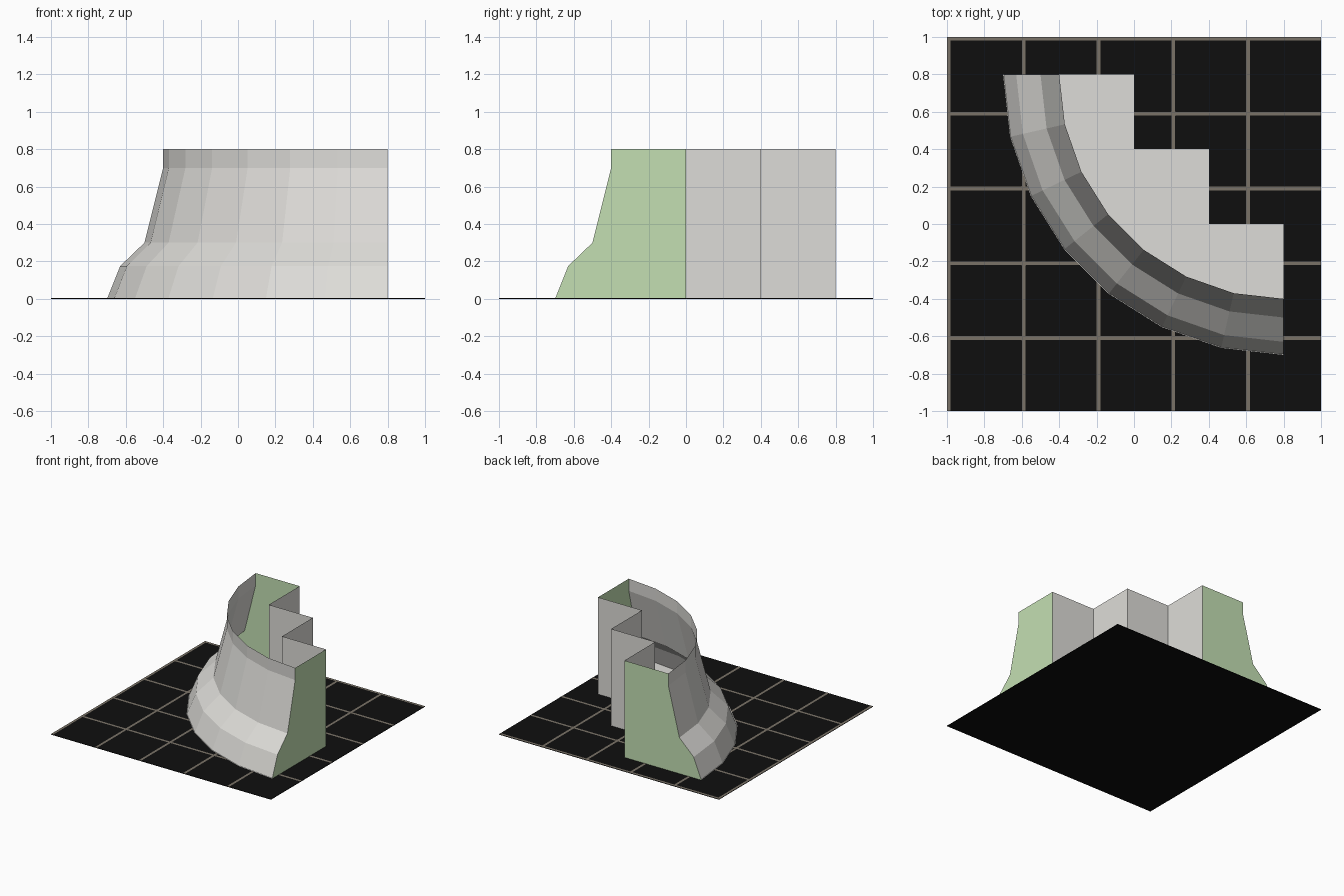
import bpy, bmesh, math

if "Cube" in bpy.data.objects:
    bpy.data.objects.remove(bpy.data.objects["Cube"])

def material(name, rgb):
    m = bpy.data.materials.new(name)
    m.diffuse_color = (*rgb, 1)
    m.use_nodes = True
    m.node_tree.nodes["Principled BSDF"].inputs["Base Color"].default_value = m.diffuse_color
    return m

GREY = material("pale grey", (0.73, 0.72, 0.69))
GREEN = material("soft green", (0.55, 0.74, 0.45))
BLACK = material("black", (0.0045, 0.0045, 0.0045))
TAN = material("dull tan", (0.195, 0.171, 0.136))

def build(name, polygons, mat, merge=True):
    """Make one object from a list of polygons (each a list of points)."""
    bm = bmesh.new()
    for poly in polygons:
        bm.faces.new([bm.verts.new(p) for p in poly])
    if merge:
        bmesh.ops.remove_doubles(bm, verts=bm.verts, dist=1e-5)
    me = bpy.data.meshes.new(name)
    bm.to_mesh(me)
    bm.free()
    me.materials.append(mat)
    ob = bpy.data.objects.new(name, me)
    bpy.context.collection.objects.link(ob)
    return ob

# Layout: the wall sweeps a quarter circle around (C, C)
C, H, SEGMENTS = 0.8, 0.8, 7
PROFILE = [(1.5, 0.0), (1.43, 0.175), (1.3, 0.3), (1.2, 0.7), (1.2, H)]
STEPS = [(0, 0.8), (0, 0.4), (0.4, 0.4), (0.4, 0), (0.8, 0)]

def arc(r, z, i):
    a = math.pi / 2 * i / SEGMENTS
    return (C - r * math.cos(a), C - r * math.sin(a), z)

# Flared curved wall
build("curved_wall", [
    [arc(*p, i), arc(*p, i + 1), arc(*q, i + 1), arc(*q, i)]
    for p, q in zip(PROFILE, PROFILE[1:]) for i in range(SEGMENTS)], GREY)

# Stepped inner wall, outward facing
build("stepped_wall", [
    [(*b, 0), (*a, 0), (*a, H), (*b, H)] for a, b in zip(STEPS, STEPS[1:])], GREY)

# Green end panels in the shape of the profile
build("back_end_panel", [
    [(0, C, 0)] + [arc(r, z, 0) for r, z in PROFILE] + [(0, C, H)]], GREEN)
build("right_end_panel", [
    [(C, 0, H)] + [arc(r, z, SEGMENTS) for r, z in reversed(PROFILE)] + [(C, 0, 0)]], GREEN)

# Floor inside the open-topped wall
build("inner_floor", [
    [arc(1.5, 0.008, i) for i in range(SEGMENTS + 1)]
    + [(x, y, 0.008) for x, y in reversed(STEPS)]], GREY)

# Thin black base plate
bpy.ops.mesh.primitive_cube_add(size=1, location=(0, 0, 0.002))
plate = bpy.context.object
plate.name = "base_plate"
plate.scale = (2, 2, 0.004)
plate.data.materials.append(BLACK)

# Tile joints: strips both ways, with a small diamond at each crossing
Z, W = 0.005, 0.01
lines = [-0.99 + 0.4 * k for k in range(5)]
joints = []
for t in lines:
    joints.append([(t - W, -1, Z), (t + W, -1, Z), (t + W, 1, Z), (t - W, 1, Z)])
    joints.append([(-1, -t - W, Z), (1, -t - W, Z), (1, -t + W, Z), (-1, -t + W, Z)])
build("tile_joints", joints, TAN, merge=False)
D = 0.022
build("joint_diamonds", [
    [(x - D, y, Z + .001), (x, y - D, Z + .001), (x + D, y, Z + .001), (x, y + D, Z + .001)]
    for x in lines[1:] for y in [-t for t in lines[1:]]], TAN)
